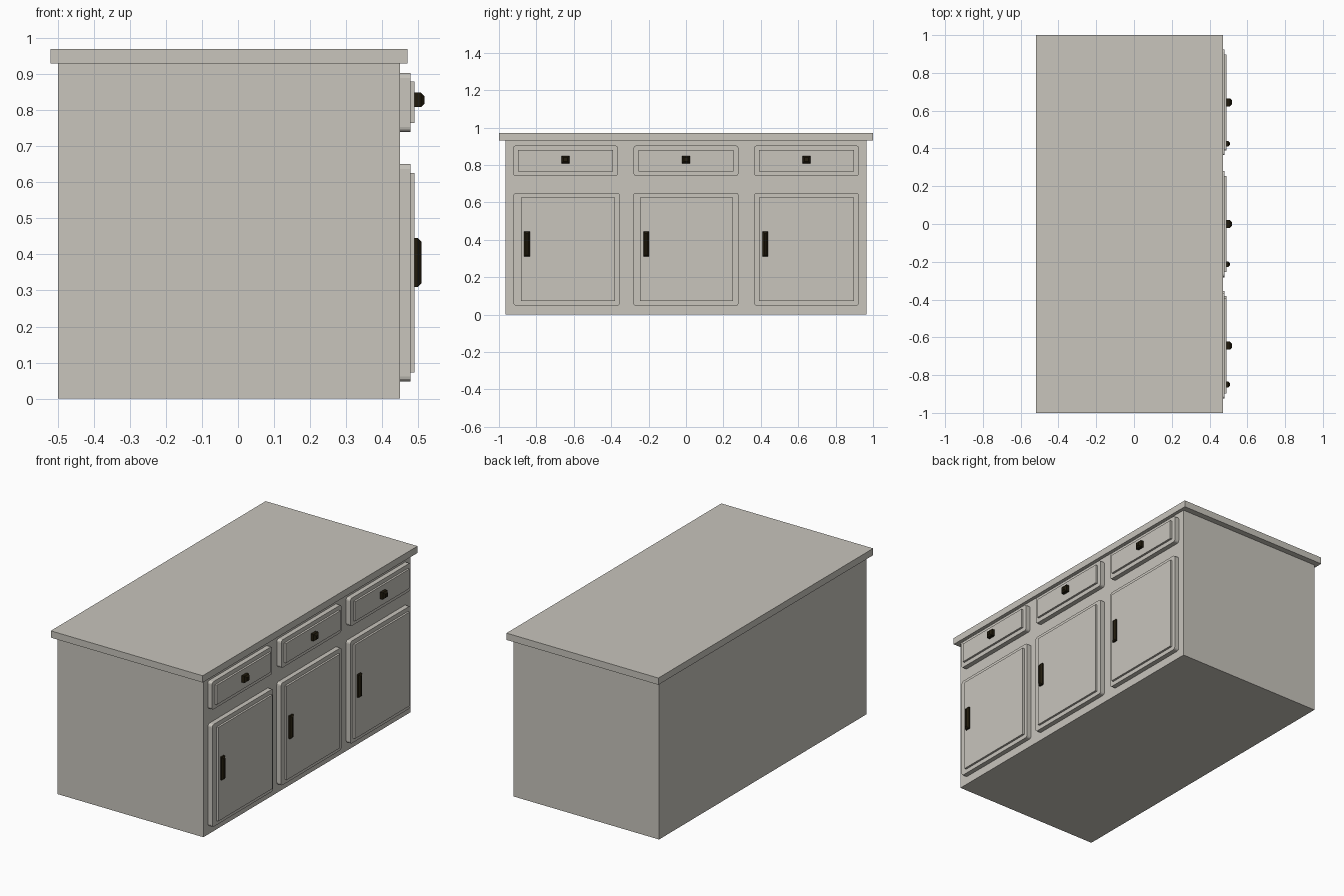
import bpy, bmesh

if "Cube" in bpy.data.objects:
    bpy.data.objects.remove(bpy.data.objects["Cube"])


def material(name, rgb):
    m = bpy.data.materials.new(name)
    m.diffuse_color = (*rgb, 1)
    m.use_nodes = True
    m.node_tree.nodes["Principled BSDF"].inputs["Base Color"].default_value = m.diffuse_color
    return m


PAINT = material("warm_grey_paint", (0.578, 0.555, 0.505))
METAL = material("dark_bronze", (0.015, 0.011, 0.004))


def box(name, x, y, z, mat, corner=0.0, chamfer=0.0):
    """Box from ranges; corner rounds the edges along x, chamfer cuts the +x rim."""
    bm = bmesh.new()
    bmesh.ops.create_cube(bm, size=1)
    for v in bm.verts:
        for i, (a, b) in enumerate((x, y, z)):
            v.co[i] = b if v.co[i] > 0 else a
    if corner:
        edges = [e for e in bm.edges if abs(e.verts[0].co.x - e.verts[1].co.x) > 1e-5]
        bmesh.ops.bevel(bm, geom=edges, offset=corner, segments=3,
                        profile=0.5, affect='EDGES')
    if chamfer:
        edges = [e for e in bm.edges if all(v.co.x > x[1] - 1e-5 for v in e.verts)]
        bmesh.ops.bevel(bm, geom=edges, offset=chamfer, segments=1, affect='EDGES')
    bmesh.ops.recalc_face_normals(bm, faces=bm.faces[:])
    me = bpy.data.meshes.new(name)
    bm.to_mesh(me)
    bm.free()
    me.materials.append(mat)
    ob = bpy.data.objects.new(name, me)
    bpy.context.collection.objects.link(ob)
    return ob


# Carcass and worktop
box("carcass", (-0.5, 0.45), (-0.965, 0.965), (0, 0.93), PAINT)
box("worktop", (-0.52, 0.47), (-1, 1), (0.93, 0.97), PAINT)

# Three bays: drawer centre, door range, door panel range, handle centre
bays = [
    (-0.644, (-0.922, -0.355), (-0.882, -0.38), -0.85),
    (0.0, (-0.282, 0.281), (-0.246, 0.251), -0.213),
    (0.644, (0.364, 0.923), (0.39, 0.898), 0.424),
]
for i, (c, door, panel, h) in enumerate(bays, 1):
    # Drawer front, raised panel and square knob
    box(f"drawer_{i}", (0.445, 0.478), (c - 0.28, c + 0.28), (0.74, 0.904), PAINT, corner=0.014)
    box(f"drawer_panel_{i}", (0.47, 0.49), (c - 0.253, c + 0.253), (0.765, 0.88), PAINT)
    box(f"drawer_knob_{i}", (0.485, 0.518), (c - 0.021, c + 0.021), (0.809, 0.849),
        METAL, chamfer=0.01)
    # Door, raised panel and vertical handle
    box(f"door_{i}", (0.445, 0.478), door, (0.048, 0.651), PAINT, corner=0.014)
    box(f"door_panel_{i}", (0.47, 0.49), panel, (0.073, 0.626), PAINT)
    box(f"door_handle_{i}", (0.485, 0.509), (h - 0.015, h + 0.015), (0.31, 0.445),
        METAL, chamfer=0.01)
